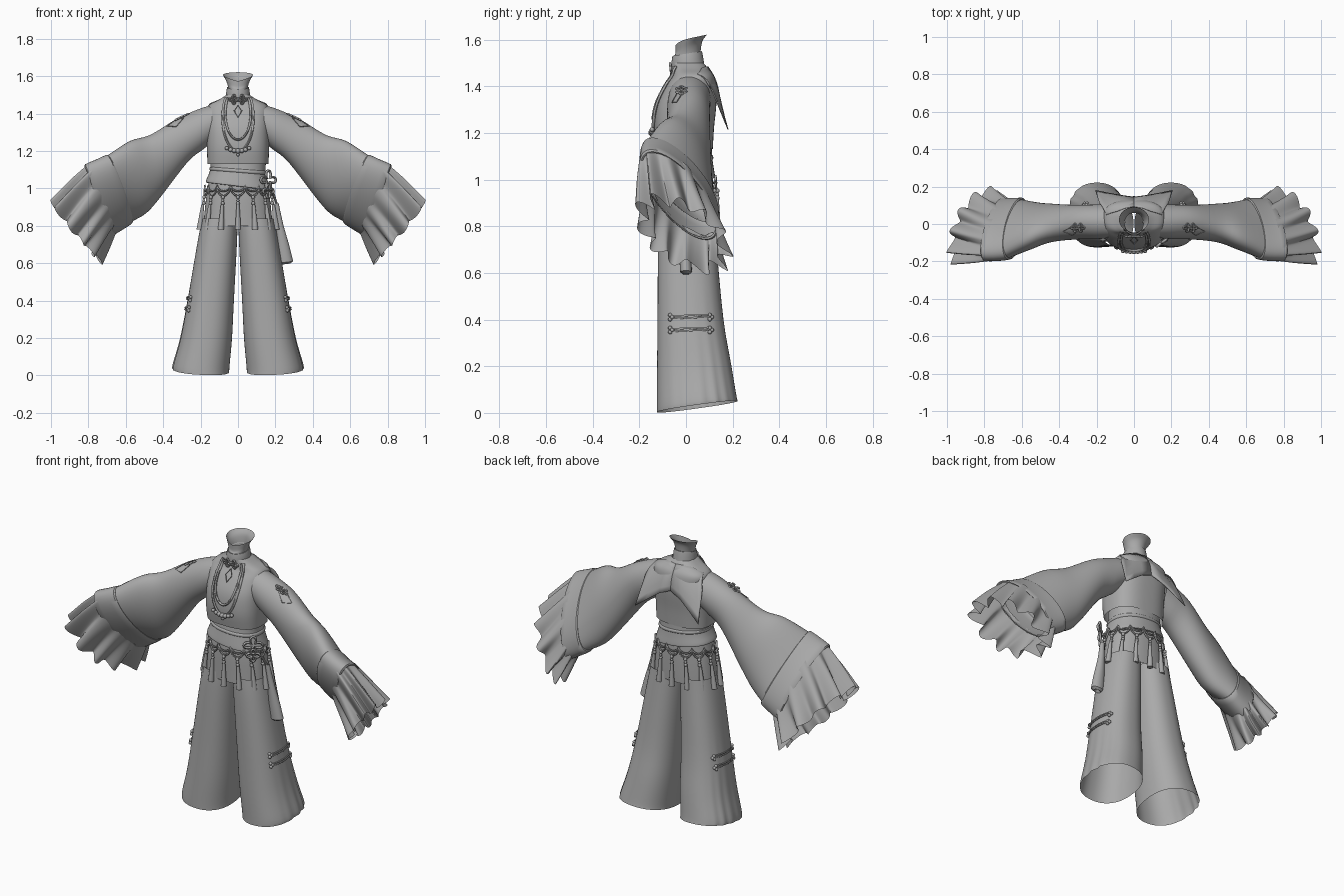
import bpy, bmesh, math
from mathutils import Vector as V
from mathutils.bvhtree import BVHTree

if "Cube" in bpy.data.objects:
    bpy.data.objects.remove(bpy.data.objects["Cube"])

mat = bpy.data.materials.new("grey cloth")
mat.diffuse_color = (0.40, 0.40, 0.40, 1)
mat.use_nodes = True
mat.node_tree.nodes["Principled BSDF"].inputs["Base Color"].default_value = mat.diffuse_color
TAU = 2 * math.pi


def finish(name, bm, mirror=False, angle=40):
    bmesh.ops.recalc_face_normals(bm, faces=bm.faces)
    me = bpy.data.meshes.new(name)
    bm.to_mesh(me)
    bm.free()
    me.materials.append(mat)
    ob = bpy.data.objects.new(name, me)
    bpy.context.collection.objects.link(ob)
    bpy.ops.object.select_all(action='DESELECT')
    bpy.context.view_layer.objects.active = ob
    ob.select_set(True)
    bpy.ops.object.shade_smooth_by_angle(angle=math.radians(angle))
    if mirror:
        ob.modifiers.new("mirror", 'MIRROR').use_mirror_merge = False
    return ob


def spline(keys, sub):
    """Catmull-Rom through tuples of vectors."""
    out = []
    for i in range(len(keys) - 1):
        k = [keys[max(i - 1, 0)], keys[i], keys[i + 1], keys[min(i + 2, len(keys) - 1)]]
        for j in range(sub):
            t = j / sub
            out.append([p1 + (p2 - p0) * (t / 2) + (p0 * 2 - p1 * 5 + p2 * 4 - p3) * (t * t / 2)
                        + (p1 * 3 - p0 - p2 * 3 + p3) * (t ** 3 / 2) for p0, p1, p2, p3 in zip(*k)])
    return out + [list(keys[-1])]


def loft(name, keys, n=48, sub=4, power=2, warp=None, mirror=False):
    """Open tube through rings given as centre and two half-axes."""
    bm = bmesh.new()
    rows = spline([tuple(V(p) for p in k) for k in keys], sub)
    sp = lambda q: math.copysign(abs(q) ** (2 / power), q)
    grid = []
    for i, (c, a, b) in enumerate(rows):
        row = []
        for j in range(n):
            u = TAU * j / n
            d = a * sp(math.cos(u)) + b * sp(math.sin(u))
            row.append(bm.verts.new(warp(c, d, u, i / (len(rows) - 1)) if warp else c + d))
        grid.append(row)
    for r, s in zip(grid, grid[1:]):
        for j in range(n):
            bm.faces.new((r[j], r[(j + 1) % n], s[(j + 1) % n], s[j]))
    return finish(name, bm, mirror)


def level(z, rx, y0, y1, x=0, tx=0, ty=0):
    """Ring at height z from y0 to y1, tilted by tx and ty."""
    return ((x, (y0 + y1) / 2, z), (rx, 0, tx), (0, (y1 - y0) / 2, ty))


def cord(name, paths, r=0.005, closed=False, mirror=False):
    cu = bpy.data.curves.new(name, 'CURVE')
    cu.dimensions, cu.bevel_depth, cu.bevel_resolution = '3D', r, 1
    for pts in paths:
        s = cu.splines.new('POLY')
        s.points.add(len(pts) - 1)
        for p, q in zip(s.points, pts):
            p.co = (*q, 1)
        s.use_cyclic_u = closed
    tmp = bpy.data.objects.new(name, cu)
    bpy.context.collection.objects.link(tmp)
    bm = bmesh.new()
    bm.from_mesh(tmp.to_mesh())
    bpy.data.objects.remove(tmp)
    return finish(name, bm, mirror, 60)


def beads(name, spots, mirror=False):
    bm = bmesh.new()
    for p, r in spots:
        s = bmesh.ops.create_uvsphere(bm, u_segments=10, v_segments=6, radius=r)
        bmesh.ops.translate(bm, verts=s['verts'], vec=p)
    return finish(name, bm, mirror, 60)


def caster(ob):
    return BVHTree.FromPolygons([v.co for v in ob.data.vertices], [p.vertices for p in ob.data.polygons])


def hit(tree, start, direction, lift=0.005):
    d = V(direction)
    p = tree.ray_cast(V(start), d)[0]
    return (p if p else V(start) + d * 0.87) - d * lift


# torso
vest = loft("vest", [level(1.13, .163, -.125, .115), level(1.22, .166, -.137, .12), level(1.32, .166, -.127, .13),
                     level(1.40, .166, -.09, .13), level(1.445, .155, -.06, .12), level(1.475, .10, -.055, .095),
                     level(1.50, .062, -.055, .075)], power=2.7, n=64)
loft("collar", [level(1.475, .066, -.062, .08, ty=.01), level(1.51, .063, -.062, .074, ty=.01),
                level(1.54, .058, -.058, .068, ty=.01), level(1.535, .05, -.05, .06, ty=.01)], sub=2)
def rim_warp(c, d, u, v):
    return c + d + V((0, 0, .02 * v * (1 if math.sin(u) > 0 else abs(math.cos(u)))))
loft("neck", [level(1.49, .05, -.05, .06), level(1.53, .052, -.052, .062, ty=.005),
              level(1.56, .062, -.045, .07, ty=.02), level(1.587, .08, -.045, .09, ty=.014)], warp=rim_warp)
loft("waist_sash", [level(1.145, .15, -.11, .11), level(1.10, .147, -.115, .112, tx=-.01),
                    level(1.06, .157, -.122, .117, tx=-.015), level(1.025, .170, -.128, .123, tx=-.02),
                    level(1.012, .171, -.128, .123, tx=-.02), level(1.010, .160, -.118, .114, tx=-.02)],
     power=2.3, sub=3)
loft("sash_fold", [level(1.105, .146, -.112, .11, tx=-.01), level(1.10, .152, -.119, .116, tx=-.012),
                   level(1.09, .153, -.121, .117, tx=-.012), level(1.084, .149, -.116, .112, tx=-.012)], power=2.3, sub=2)
loft("hips", [level(1.05, .153, -.113, .113), level(.95, .170, -.118, .118), level(.86, .180, -.118, .12),
              level(.80, .185, -.118, .12)], power=2.2)

# wide trouser legs with a pleated outer side
def leg_warp(c, d, u, v):
    w = max(0, math.cos(u - .25)) ** 6 * max(0, v - .3)
    return c + d * (1 + .04 * w * math.sin(u * 18))
leg = loft("trouser_leg", [level(.84, .094, -.115, .12, .097), level(.72, .105, -.12, .13, .11),
                           level(.40, .124, -.122, .16, .146, ty=.005), level(.2, .138, -.124, .193, .17, ty=.01),
                           level(.06, .15, -.125, .215, .195, tx=.006, ty=.02),
                           level(.027, .151, -.125, .221, .198, tx=.008, ty=.024)],
           n=96, power=2.3, warp=leg_warp, mirror=True)

# sleeves, cuffs and ruffles
sleeve = loft("sleeve", [((.14, .015, 1.345), (0, 0, .10), (0, .09, 0)), ((.2, .012, 1.315), (.012, 0, .108), (0, .092, 0)),
                         ((.30, .01, 1.255), (.03, 0, .115), (0, .092, 0)),
                         ((.44, .005, 1.122), (.03, -.025, .163), (0, .10, -.015)),
                         ((.535, -.01, 1.06), (.045, -.05, .19), (0, .115, -.03)),
                         ((.64, -.025, .995), (.066, -.08, .170), (0, .135, -.05))], mirror=True)
loft("cuff", [((.63, -.025, .995), (.066, -.078, .165), (0, .132, -.048)),
              ((.635, -.025, .995), (.068, -.082, .178), (0, .144, -.05)),
              ((.69, -.03, .965), (.068, -.082, .182), (-.01, .147, -.052)),
              ((.75, -.03, .935), (.066, -.08, .186), (-.015, .148, -.054)),
              ((.752, -.03, .933), (.063, -.075, .174), (-.015, .138, -.05))], sub=2, mirror=True)
def ruffle_warp(c, d, u, v):
    k = math.sin(u * 11 + .5 * math.sin(u * 3))
    return c + d * (1 + .14 * (.2 + v) * (k - .6)) + V((.6, 0, -.8)) * (.008 * v * math.cos(u * 11))
loft("ruffle", [((.72, -.03, .95), (.065, -.075, .178), (-.012, .14, -.05)),
                ((.79, -.022, .86), (.093, -.065, .172), (-.03, .165, -.045)),
                ((.862, -.01, .765), (.122, -.052, .155), (-.045, .19, -.035))],
     n=176, power=2.35, warp=ruffle_warp, mirror=True)

# pointed back cape
bm = bmesh.new()
top = [V(p) for p in ((0, .095, 1.485), (.05, .085, 1.485), (.09, .07, 1.48), (.125, .06, 1.465), (.15, .05, 1.455))]
low = [V(p) for p in ((0, .146, 1.345), (.07, .155, 1.315), (.14, .168, 1.265), (.207, .182, 1.215), (.185, .112, 1.385))]
rows = [[bm.verts.new(a.lerp(b, t / 6) + V((0, .01, .008)) * math.sin(math.pi * t / 6)) for a, b in zip(top, low)]
        for t in range(7)]
for r, s in zip(rows, rows[1:]):
    for j in range(4):
        bm.faces.new((r[j], r[j + 1], s[j + 1], s[j]))
finish("back_cape", bm, True).modifiers.new("thickness", 'SOLIDIFY').thickness = .004

# necklaces and throat clasp
vt = caster(vest)
def chest(x, z, lift=.006):
    return hit(vt, (x, -1, z), (0, 1, 0), lift)
loops = []
for w, zb in ((.083, 1.20), (.068, 1.26)):
    loops.append([chest(w * math.sin(t), zb + (1.485 - zb) * (1 - math.cos(t)) / 1.59)
                  for t in [-2.2 + 4.4 * i / 40 for i in range(41)]])
cord("necklaces", loops, .0065)
beads("necklace_beads", [(chest(x, 1.20 + 4 * x * x, .012), .014 - abs(x) * .06) for x in (-.06, -.04, -.02, 0, .02, .04, .06)]
      + [(chest(0, 1.18, .01), .009)])

def loop_knot(c, ax, ay, r, petals=4):
    """Closed flower-like cord path."""
    c, ax, ay = V(c), V(ax), V(ay)
    return [c + (ax * math.cos(t) + ay * math.sin(t)) * r * (.25 + .75 * abs(math.cos(t * petals / 2)))
            for t in [TAU * i / 48 for i in range(48)]]
cord("throat_clasp", [loop_knot((x, -.066, 1.475), (1, 0, 0), (0, -.1, 1), .024) for x in (-.022, .022)], .005, True)
cord("throat_diamond", [[chest(0, 1.445), chest(.02, 1.415), chest(0, 1.38), chest(-.02, 1.415)]], .003, True)

# scalloped hip cord with tassels
def hip(t, z, out=.01):
    k = .172 + .08 * (.95 - z) + out
    return V((k * math.cos(t), (.12 + out) * math.sin(t), z))
N = 14
cord("hip_scallops", [[hip(TAU * i / 224, base - h * math.sqrt(abs(math.sin(N / 2 * TAU * i / 224)))) for i in range(224)]
                      for base, h in ((1.015, .03), (1.01, .05))], .005, True)
spots, bm = [], bmesh.new()
for i in range(N):
    t = TAU * (i + .5) / N
    spots += [(hip(t, z, .014), r) for z, r in ((.952, .010), (.935, .008), (.92, .010))]
    s = bmesh.ops.create_cone(bm, cap_ends=True, segments=10, radius1=.017, radius2=.008, depth=.135)
    for v in s['verts']:
        v.co += hip(t, .847, .013) + V((.018 * math.cos(t), 0, 0)) * (v.co.z < 0)
beads("tassel_beads", spots)
finish("tassels", bm)

# side knot with long tassel
cord("side_knot", [loop_knot((.162, -.09, z), (.8, .6, 0), (0, 0, 1), r) for z, r in ((1.045, .05), (.985, .035))], .007, True)
cord("side_knot_cord", [[(.165, -.085, 1.03), (.19, -.05, .97), (.208, -.02, .91)]], .007)
loft("long_tassel", [((.206, -.02, .92), (.012, 0, 0), (0, .012, 0)), ((.223, -.01, .80), (.02, 0, .002), (0, .018, 0)),
                     ((.255, 0, .605), (.04, 0, .005), (0, .026, 0)), ((.255, 0, .61), (.001, 0, 0), (0, .001, 0))], n=16, sub=2)

# leg toggles
lt = caster(leg)
def side(y, z):
    return hit(lt, (1, y, z), (-1, 0, 0), .006)
cord("leg_toggle_cords", [[side(-.065 + .165 * i / 12, z + dz + .006 * i / 12) for i in range(13)]
                          for z in (.41, .355) for dz in (-.005, .005)], .004, mirror=True)
beads("leg_toggle_knots", [(side(y + dy, z + dz), .009) for z in (.41, .355) for y in (-.068, .102)
                           for dy, dz in ((0, .009), (0, -.009), (.009, 0))], True)

# shoulder knots and stitched diamond
st = caster(sleeve)
def arm(x, y):
    return hit(st, (x, y, 2), (0, 0, -1), .006)
cord("shoulder_knot", [loop_knot(arm(x, -.02), (.9, 0, -.45), (0, 1, 0), .022) for x in (.285, .315)], .005, True, True)
cord("sleeve_diamond", [[arm(x, y) for x, y in ((.29, -.035), (.33, -.06), (.38, -.04), (.33, -.015))]], .002, True, True)
